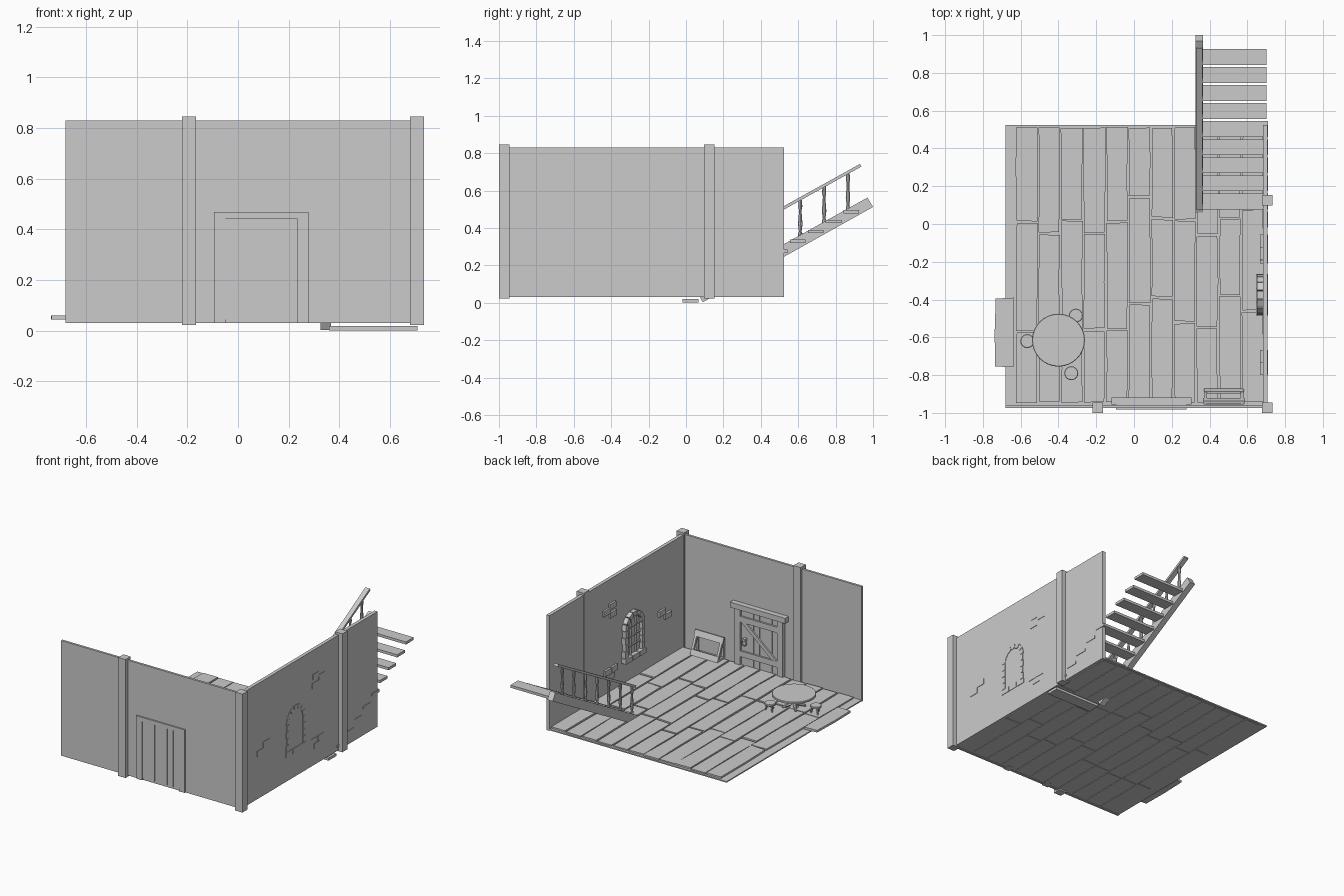
import bpy, bmesh, math, random
from mathutils import Vector

if "Cube" in bpy.data.objects:
    bpy.data.objects.remove(bpy.data.objects["Cube"])

random.seed(4)


def finish(name, bm, smooth=False):
    bmesh.ops.recalc_face_normals(bm, faces=bm.faces)
    me = bpy.data.meshes.new(name)
    bm.to_mesh(me)
    bm.free()
    ob = bpy.data.objects.new(name, me)
    bpy.context.collection.objects.link(ob)
    if smooth:
        bpy.context.view_layer.objects.active = ob
        ob.select_set(True)
        bpy.ops.object.shade_smooth_by_angle(angle=math.radians(40))
        ob.select_set(False)
    return ob


def add_prism(bm, pts, axis, a, b):
    """Extrude a 2D outline along an axis (x: yz outline, y: xz, z: xy)."""
    def place(p, d):
        v = list(p)
        v.insert('xyz'.index(axis), d)
        return v
    lo = [bm.verts.new(place(p, a)) for p in pts]
    hi = [bm.verts.new(place(p, b)) for p in pts]
    n = len(pts)
    bm.faces.new(lo)
    bm.faces.new(hi[::-1])
    for i in range(n):
        bm.faces.new((lo[i], hi[i], hi[(i + 1) % n], lo[(i + 1) % n]))


def add_box(bm, x0, x1, y0, y1, z0, z1):
    add_prism(bm, [(x0, y0), (x1, y0), (x1, y1), (x0, y1)], 'z', z0, z1)


def add_rod(bm, p, q, r0, r1, n=8):
    """Tapered rod between two points."""
    p, q = Vector(p), Vector(q)
    rot = Vector((0, 0, 1)).rotation_difference(q - p)
    m = rot.to_matrix().to_4x4()
    m.translation = (p + q) / 2
    bmesh.ops.create_cone(bm, cap_ends=True, segments=n, radius1=r0, radius2=r1,
                          depth=(q - p).length, matrix=m)


def add_lathe(bm, x, y, prof, n=8):
    """Revolve (radius, height) points around a vertical axis."""
    rings = [[bm.verts.new((x + r * math.cos(2 * math.pi * i / n),
                            y + r * math.sin(2 * math.pi * i / n), z)) for i in range(n)]
             for r, z in prof]
    for a, b in zip(rings, rings[1:]):
        for i in range(n):
            bm.faces.new((a[i], a[(i + 1) % n], b[(i + 1) % n], b[i]))
    bm.faces.new(rings[0])
    bm.faces.new(rings[-1])


def boxes(name, *specs):
    bm = bmesh.new()
    for s in specs:
        add_box(bm, *s)
    return finish(name, bm)


# Room shell and posts
boxes("floor_base", (-.68, .7, -.97, .525, .034, .042))
boxes("front_wall", (-.68, .705, -.973, -.957, .03, .83))
boxes("right_wall", (.682, .706, -.973, .525, .03, .83))
for name, x, y in (("front_post", -.193, -.972), ("corner_post", .706, -.972), ("side_post", .706, .125)):
    boxes(name, (x - .028, x + .028, y - .028, y + .028, .022, .845))

# Floor planks: two joints per column, slightly uneven corners
joints = [(-.57, .01), (-.58, -.05), (-.58, .02), (-.56, -.05), (-.56, .01), (-.42, .14),
          (-.39, .03), (-.52, .02), (-.55, -.06), (-.38, .03), (-.46, .08)]
bm = bmesh.new()
j = lambda: random.uniform(-.004, .004)
for c, (a, b) in enumerate(joints):
    x0, x1 = -.623 + c * .1195, -.513 + c * .1195
    x1 = min(x1, .685)
    for y0, y1 in ((-.95, a), (a, b), (b, .516)):
        y0, y1 = y0 + .006, y1 - .006
        ym = (y0 + y1) / 2
        add_prism(bm, [(x0 + j(), y0 + j()), (x1 + j(), y0 + j()), (x1 + j(), ym),
                       (x1 + j(), y1 + j()), (x0 + j(), y1 + j()), (x0 + j(), ym)],
                  'z', .031, .052 + j() / 2)
finish("floor_planks", bm)
bm = bmesh.new()
add_prism(bm, [(-.735, -.755), (-.638, -.757), (-.635, -.39), (-.732, -.395), (-.738, -.58)], 'z', .045, .06)
finish("loose_plank", bm)

# Door: planks, battens, brace, frame and ring handle
boxes("door_planks", *[(-.05 + i * .0477, -.005 + i * .0477, -.977, -.942, .045, .44) for i in range(6)])
bm = bmesh.new()
for z in (.11, .35):
    add_box(bm, -.05, .235, -.943, -.93, z, z + .04)
add_prism(bm, [(-.045, .15), (-.005, .15), (.23, .35), (.19, .35)], 'y', -.943, -.932)
finish("door_battens", bm)
boxes("door_frame", (-.093, -.05, -.982, -.928, .03, .44), (.235, .278, -.982, -.928, .03, .44),
      (-.095, .278, -.983, -.95, .44, .468))
boxes("door_lintel", (-.12, .305, -.955, -.918, .438, .475))
bm = bmesh.new()
ring = [Vector((.2 + .018 * math.cos(t), -.922, .215 + .018 * math.sin(t)))
        for t in [i * math.pi / 5 for i in range(10)]]
for i in range(10):
    add_rod(bm, ring[i], ring[(i + 1) % 10], .004, .004, 6)
add_box(bm, .19, .21, -.943, -.918, .228, .245)
finish("door_handle", bm)

# Arched window: stone surround, glass and bars
wy, spring, ro, ri = -.375, .42, .107, .076
bm = bmesh.new()
for s in (-1, 1):
    for k in range(4):
        z, w = .235 + k * .0465, ro - .006 * (k % 2)
        ys = sorted((wy + s * ri, wy + s * w))
        add_box(bm, .652, .709, *ys, z, z + .043)
for k in range(7):
    t0, t1 = math.pi * k / 7 + .025, math.pi * (k + 1) / 7 - .025
    add_prism(bm, [(wy + r * math.cos(t), spring + r * math.sin(t))
                   for r, t in ((ri, t0), (ro, t0), (ro, t1), (ri, t1))], 'x', .652, .709)
for k in range(3):
    add_box(bm, .645, .709, wy - .11 + k * .0745, wy - .039 + k * .0745, .198, .232)
finish("window_stones", bm)
bm = bmesh.new()
arch = [(wy + ri * math.cos(math.pi * k / 10), spring + ri * math.sin(math.pi * k / 10)) for k in range(11)]
add_prism(bm, [(wy - ri, .23), (wy + ri, .23)] + arch, 'x', .674, .69)
finish("window_glass", bm)
boxes("window_bars", *[(.664, .678, wy + d - .004, wy + d + .004, .23, .49 - .1 * d * d) for d in (-.028, .028)],
      *[(.664, .678, wy - ri, wy + ri, z, z + .008) for z in (.29, .355, .42)])

# Exposed bricks on the side wall
bricks = [(-.09, .62), (-.155, .645), (-.16, .585), (-.1, .2), (-.175, .2), (-.14, .16), (-.7, .385), (-.765, .345)]
boxes("wall_bricks", *[(.668, .709, y - .034, y + .034, z - .019, z + .019) for y, z in bricks])

# Staircase: stringer, treads, turned balusters, handrail
bm = bmesh.new()
add_prism(bm, [(.09, .003), (1.0, .512), (.97, .562), (.06, .055)], 'x', .325, .366)
finish("stair_stringer", bm)
bm = bmesh.new()
for i in range(10):
    y0 = .842 - i * .0955
    z = .285 + (y0 + .042 - .52) * .555
    add_box(bm, .36, .702 if y0 > .5 else .709, y0, y0 + .084, z - .009, z + .009)
finish("stair_treads", bm)
bm = bmesh.new()
prof = [(.011, 0), (.011, .1), (.007, .15), (.012, .35), (.008, .6), (.007, .72), (.011, .82), (.009, 1)]
for i in range(7):
    y = .866 - i * .1275
    z0 = .3 + (y - .52) * .555
    add_lathe(bm, .345, y, [(r, z0 + h * .2) for r, h in prof])
finish("stair_balusters", bm, True)
bm = bmesh.new()
add_prism(bm, [(.085, .255), (.938, .728), (.93, .742), (.077, .269)], 'x', .328, .362)
finish("stair_handrail", bm)

# Round table with pedestal and feet
tx, ty = -.4, -.615
bm = bmesh.new()
add_lathe(bm, tx, ty, [(.133, .131), (.14, .135), (.14, .145), (.137, .148)], 32)
finish("table_top", bm, True)
bm = bmesh.new()
add_lathe(bm, tx, ty, [(.03, .052), (.018, .075), (.018, .11), (.04, .132)], 12)
for k in range(4):
    t = math.pi / 4 + k * math.pi / 2
    add_rod(bm, (tx, ty, .08), (tx + .075 * math.cos(t), ty + .075 * math.sin(t), .055), .012, .009)
finish("table_pedestal", bm, True)

# Three-legged stools
for n, (x, y) in enumerate(((-.565, -.62), (-.308, -.485), (-.332, -.79))):
    bm = bmesh.new()
    add_lathe(bm, x, y, [(.034, .092), (.037, .095), (.037, .104), (.034, .107)], 16)
    for k in range(3):
        t = .5 + k * math.tau / 3
        c, s = math.cos(t), math.sin(t)
        add_rod(bm, (x + .032 * c, y + .032 * s, .05), (x + .018 * c, y + .018 * s, .095), .005, .007)
    finish(f"stool_{n + 1}", bm, True)

# Leaning rack beside the door
bm = bmesh.new()
for x in (.37, .565):
    add_prism(bm, [(-.872, .05), (-.89, .05), (-.953, .195), (-.938, .2)], 'x', x, x + .017)
    add_box(bm, x, x + .017, -.955, -.94, .05, .195)
    add_box(bm, x, x + .017, -.95, -.88, .05, .065)
add_prism(bm, [(-.872, .052), (-.882, .052), (-.897, .085), (-.887, .087)], 'x', .37, .582)
add_prism(bm, [(-.922, .165), (-.932, .163), (-.95, .2), (-.938, .203)], 'x', .365, .587)
add_box(bm, .385, .567, -.955, -.948, .06, .18)
finish("wall_rack", bm)
